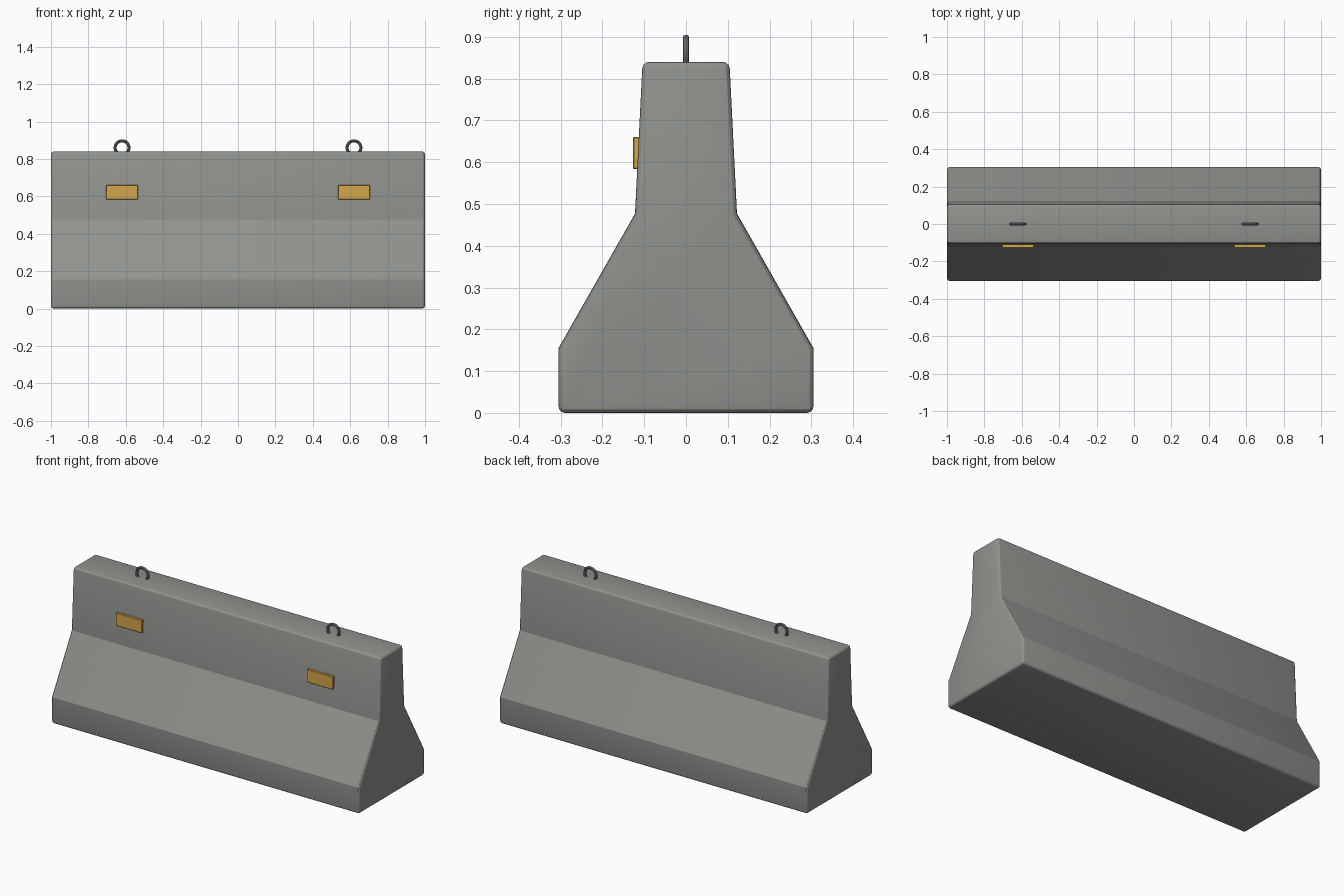
import bpy, bmesh, math

if "Cube" in bpy.data.objects:
    bpy.data.objects.remove(bpy.data.objects["Cube"])


def material(name, rgb):
    m = bpy.data.materials.new(name)
    m.diffuse_color = (*rgb, 1)
    m.use_nodes = True
    m.node_tree.nodes["Principled BSDF"].inputs["Base Color"].default_value = m.diffuse_color
    return m


concrete = material("concrete grey", (0.28, 0.29, 0.27))
steel = material("steel grey", (0.21, 0.21, 0.21))
amber = material("reflector amber", (0.66, 0.38, 0.07))


def finish(obj, name, mat, bevel=0.0, segments=3):
    obj.name = name
    obj.data.materials.clear()
    obj.data.materials.append(mat)
    bpy.ops.object.select_all(action='DESELECT')
    obj.select_set(True)
    bpy.context.view_layer.objects.active = obj
    if bevel:
        mod = obj.modifiers.new("soft_edges", 'BEVEL')
        mod.width = bevel
        mod.segments = segments
        mod.limit_method = 'ANGLE'
        mod.angle_limit = math.radians(40)
        bpy.ops.object.modifier_apply(modifier=mod.name)
    bpy.ops.object.shade_smooth_by_angle(angle=math.radians(25))


# Barrier body: mirrored cross-section extruded along x
half = [(0.305, 0.0), (0.305, 0.155), (0.122, 0.477), (0.104, 0.84)]
profile = half + [(-y, z) for y, z in reversed(half)]
bm = bmesh.new()
face = bm.faces.new([bm.verts.new((-1, y, z)) for y, z in profile])
ext = bmesh.ops.extrude_face_region(bm, geom=[face])
bmesh.ops.translate(bm, vec=(2, 0, 0),
                    verts=[g for g in ext["geom"] if isinstance(g, bmesh.types.BMVert)])
bmesh.ops.recalc_face_normals(bm, faces=bm.faces)
mesh = bpy.data.meshes.new("barrier_body")
bm.to_mesh(mesh)
bm.free()
body = bpy.data.objects.new("barrier_body", mesh)
bpy.context.collection.objects.link(body)
finish(body, "barrier_body", concrete, 0.016)

for side, x in (("left", -0.62), ("right", 0.62)):
    # Lifting ring, partly sunk into the top
    bpy.ops.mesh.primitive_torus_add(location=(x, 0, 0.86), rotation=(math.pi / 2, 0, 0),
                                     major_radius=0.037, minor_radius=0.008,
                                     major_segments=32, minor_segments=10)
    finish(bpy.context.object, f"lifting_ring_{side}", steel)

    # Reflector plate on the front face
    bpy.ops.mesh.primitive_cube_add(size=1, location=(x, -0.1175, 0.622))
    plate = bpy.context.object
    plate.scale = (0.17, 0.019, 0.076)
    bpy.ops.object.transform_apply(location=False, rotation=False, scale=True)
    finish(plate, f"reflector_{side}", amber, 0.002, 1)
